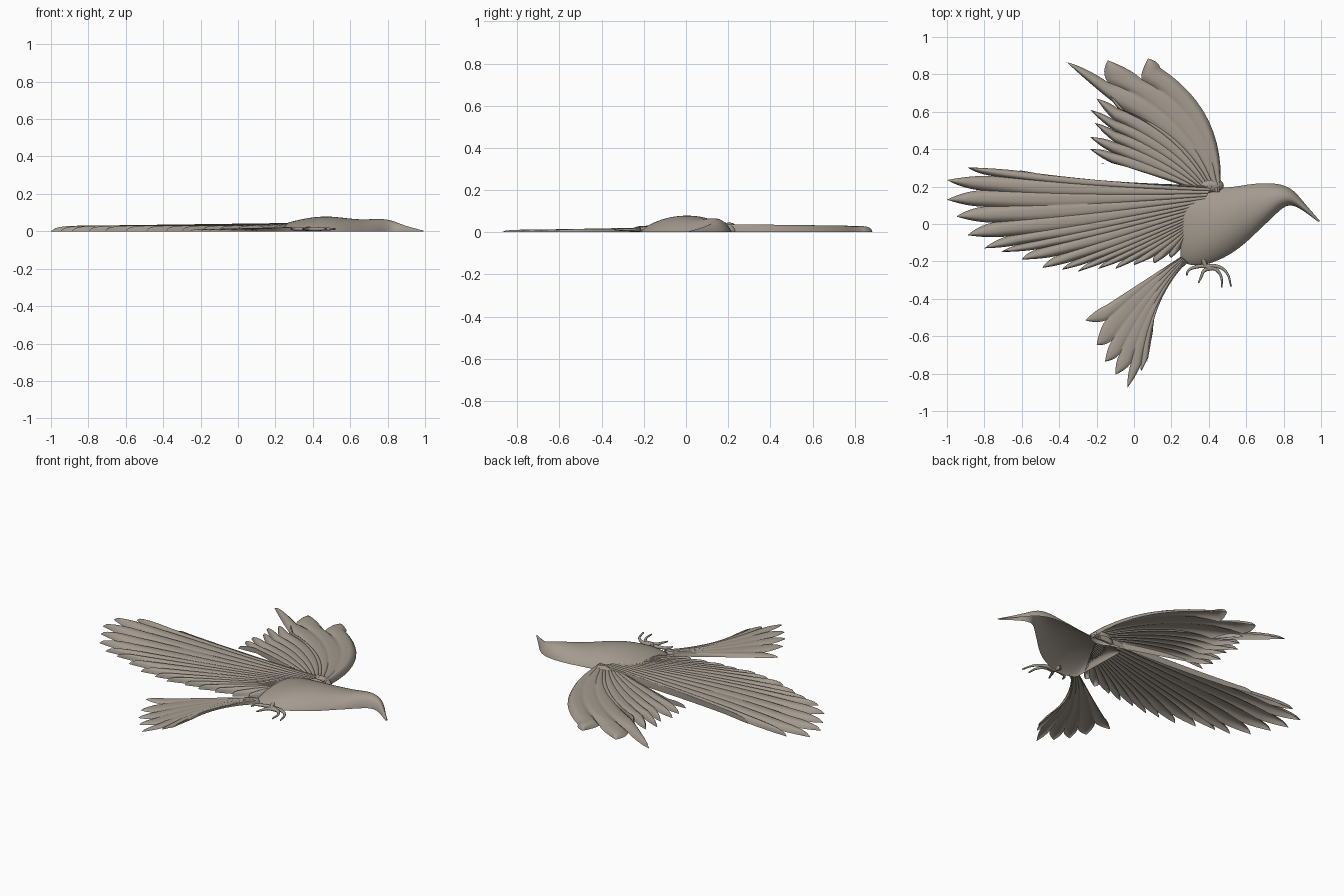
import bpy, bmesh, math
from mathutils import Vector

cube = bpy.data.objects.get("Cube")
if cube:
    bpy.data.objects.remove(cube, do_unlink=True)

# One stone colour for the whole relief
stone = bpy.data.materials.new("warm_grey_stone")
stone.use_nodes = True
colour = (0.37, 0.325, 0.275, 1)
stone.diffuse_color = colour
bsdf = stone.node_tree.nodes["Principled BSDF"]
bsdf.inputs["Base Color"].default_value = colour
bsdf.inputs["Roughness"].default_value = 0.8


def add_grid(bm, rows):
    """Skin a list of equal-length point rows."""
    verts = [[bm.verts.new(p) for p in row] for row in rows]
    for a, b in zip(verts, verts[1:]):
        for i in range(len(a) - 1):
            bm.faces.new((a[i], a[i + 1], b[i + 1], b[i]))


def finish(name, bm, subdivide=0, angle=50):
    bmesh.ops.remove_doubles(bm, verts=bm.verts, dist=0.0004)
    bmesh.ops.recalc_face_normals(bm, faces=bm.faces)
    if sum(f.normal.z * f.calc_area() for f in bm.faces) < 0:
        bmesh.ops.reverse_faces(bm, faces=bm.faces)
    mesh = bpy.data.meshes.new(name)
    bm.to_mesh(mesh)
    bm.free()
    mesh.materials.append(stone)
    obj = bpy.data.objects.new(name, mesh)
    bpy.context.collection.objects.link(obj)
    if subdivide:
        mod = obj.modifiers.new("smooth_form", 'SUBSURF')
        mod.levels = mod.render_levels = subdivide
    bpy.ops.object.select_all(action='DESELECT')
    obj.select_set(True)
    bpy.context.view_layer.objects.active = obj
    bpy.ops.object.shade_smooth_by_angle(angle=math.radians(angle))
    return obj


def feather_fan(name, roots, ends, tips, bends, heights):
    """Fluted shell of feathers; each tip is (x, y, depth of the notch after it)."""
    n = len(tips)
    points = [Vector(t[:2]) for t in tips]
    root = [Vector(roots[0]).lerp(Vector(roots[1]), i / n) for i in range(n + 1)]
    notch = [Vector(ends[0])]
    for i in range(1, n):
        middle = (points[i - 1] + points[i]) / 2
        notch.append(middle.lerp(root[i], tips[i - 1][2]))
    notch.append(Vector(ends[1]))

    def edge(i, t):
        d = notch[i] - root[i]
        bend = bends[0] + (bends[1] - bends[0]) * i / n
        return root[i] + d * t + Vector((-d.y, d.x)) * bend * 4 * t * (1 - t)

    us = [k / 4 - 1 for k in range(9)]
    bm = bmesh.new()
    for i in range(n):
        rows = []
        # Vane, joined to its neighbours by shallow grooves
        for k in range(13):
            t = k / 12
            left, right = edge(i, t), edge(i + 1, t)
            h = heights[0] + (heights[1] - heights[0]) * t
            row = []
            for u in us:
                outer = (i == 0 and u < 0) or (i == n - 1 and u > 0)
                groove = 1 if outer else 0.14 + 0.86 * t ** 8
                p = left.lerp(right, (u + 1) / 2)
                row.append((p.x, p.y, h * (1 - groove * abs(u) ** 3)))
            rows.append(row)
        # Free tip, rounding down to the base plane
        base = (notch[i] + notch[i + 1]) / 2
        half = (notch[i + 1] - notch[i]) / 2
        for k in range(1, 9):
            s = k / 8
            row = []
            for u in us:
                p = base.lerp(points[i], s) + half * u * (1 - s ** 1.8)
                z = heights[1] * (1 - abs(u) ** 3) * math.sqrt(1 - s ** 3)
                row.append((p.x, p.y, z))
            rows.append(row)
        add_grid(bm, rows)
    return finish(name, bm)


# Body, head and beak: arched sections (upper edge, lower edge, height)
stations = [
    ((0.24, 0.17), (0.25, -0.19), 0.040), ((0.30, 0.20), (0.28, -0.218), 0.054),
    ((0.37, 0.20), (0.36, -0.225), 0.071), ((0.45, 0.195), (0.44, -0.20), 0.081),
    ((0.52, 0.195), (0.52, -0.16), 0.079), ((0.60, 0.21), (0.60, -0.10), 0.068),
    ((0.67, 0.218), (0.67, -0.03), 0.063), ((0.73, 0.218), (0.73, 0.025), 0.067),
    ((0.79, 0.212), (0.775, 0.07), 0.067), ((0.845, 0.187), (0.815, 0.10), 0.056),
    ((0.885, 0.145), (0.85, 0.10), 0.040), ((0.92, 0.10), (0.89, 0.083), 0.026),
    ((0.995, 0.016), (0.985, 0.012), 0.004),
]
bm = bmesh.new()
rows = []
for top, low, h in stations:
    row = []
    for k in range(13):
        u = -math.cos(math.pi * k / 12)
        p = Vector(top).lerp(Vector(low), (u + 1) / 2)
        row.append((p.x, p.y, h * (1 - abs(u) ** 2.2) ** 0.75))
    rows.append(row)
# Rump wall closing the rear down to the base
rows.insert(0, [(x, y, 0) for x, y, z in rows[0]])
add_grid(bm, rows)
finish("body", bm, subdivide=2, angle=70)

# Shoulder swelling where the far wing meets the back
bm = bmesh.new()
rings = [[(0.405 + 0.075 * r * math.cos(a), 0.205 + 0.045 * r * math.sin(a),
           0.046 * math.sqrt(1 - r * r))
          for a in [math.tau * k / 24 for k in range(25)]]
         for r in [math.sin(math.pi / 2 * j / 8) for j in range(9)]]
add_grid(bm, rings)
finish("shoulder", bm)

# Long near wing
feather_fan(
    "right_wing", ((0.42, 0.208), (0.28, -0.05)), ((-0.44, 0.257), (0.25, -0.13)),
    [(-0.60, 0.285, 0.13), (-0.89, 0.303, 0.14), (-1.0, 0.235, 0.13),
     (-1.0, 0.13, 0.13), (-0.95, 0.04, 0.13), (-0.89, -0.06, 0.14),
     (-0.80, -0.13, 0.14), (-0.71, -0.15, 0.14), (-0.60, -0.19, 0.15),
     (-0.49, -0.235, 0.16), (-0.385, -0.245, 0.17), (-0.30, -0.255, 0.18),
     (-0.19, -0.24, 0.2), (-0.10, -0.24, 0.2), (0.0, -0.22, 0.22),
     (0.11, -0.21, 0.25), (0.20, -0.18, 0)],
    (0.012, 0.0), (0.046, 0.030))

# Raised far wing
feather_fan(
    "left_wing", ((0.46, 0.17), (0.34, 0.18)), ((0.14, 0.835), (-0.10, 0.325)),
    [(0.075, 0.885, 0.15), (-0.14, 0.875, 0.16), (-0.36, 0.865, 0.31),
     (-0.165, 0.735, 0.16), (-0.20, 0.67, 0.18), (-0.235, 0.61, 0.2),
     (-0.21, 0.54, 0.2), (-0.235, 0.465, 0.2), (-0.235, 0.40, 0.2),
     (-0.225, 0.32, 0)],
    (-0.15, 0.0), (0.038, 0.030))

# Tail fan
feather_fan(
    "tail", ((0.29, -0.205), (0.25, -0.175)), ((0.10, -0.58), (-0.15, -0.435)),
    [(0.07, -0.735, 0.1), (0.04, -0.785, 0.13), (-0.035, -0.875, 0.15),
     (-0.10, -0.805, 0.13), (-0.155, -0.735, 0.14), (-0.20, -0.645, 0.16),
     (-0.26, -0.515, 0)],
    (-0.11, 0.0), (0.022, 0.012))


def toe(name, path, radius=0.012):
    """Tapered curled toe resting on the base plane."""
    curve = bpy.data.curves.new(name, 'CURVE')
    curve.dimensions = '3D'
    curve.bevel_depth = radius
    curve.bevel_resolution = 3
    curve.use_fill_caps = True
    spline = curve.splines.new('BEZIER')
    spline.bezier_points.add(len(path) - 1)
    for i, (bp, (x, y)) in enumerate(zip(spline.bezier_points, path)):
        bp.co = (x, y, radius)
        bp.radius = 1 - 0.65 * i / (len(path) - 1)
        bp.handle_left_type = bp.handle_right_type = 'AUTO'
    curve.materials.append(stone)
    obj = bpy.data.objects.new(name, curve)
    bpy.context.collection.objects.link(obj)


# Foot with curled toes
toe("leg", [(0.37, -0.19), (0.39, -0.23), (0.42, -0.235)], 0.014)
toe("rear_toe", [(0.40, -0.225), (0.33, -0.23), (0.29, -0.25), (0.282, -0.275)])
toe("inner_toe", [(0.42, -0.235), (0.375, -0.25), (0.36, -0.28), (0.345, -0.315)])
toe("middle_toe", [(0.39, -0.23), (0.44, -0.245), (0.465, -0.28), (0.47, -0.34)])
toe("outer_toe", [(0.39, -0.225), (0.45, -0.228), (0.495, -0.26), (0.52, -0.335)])
